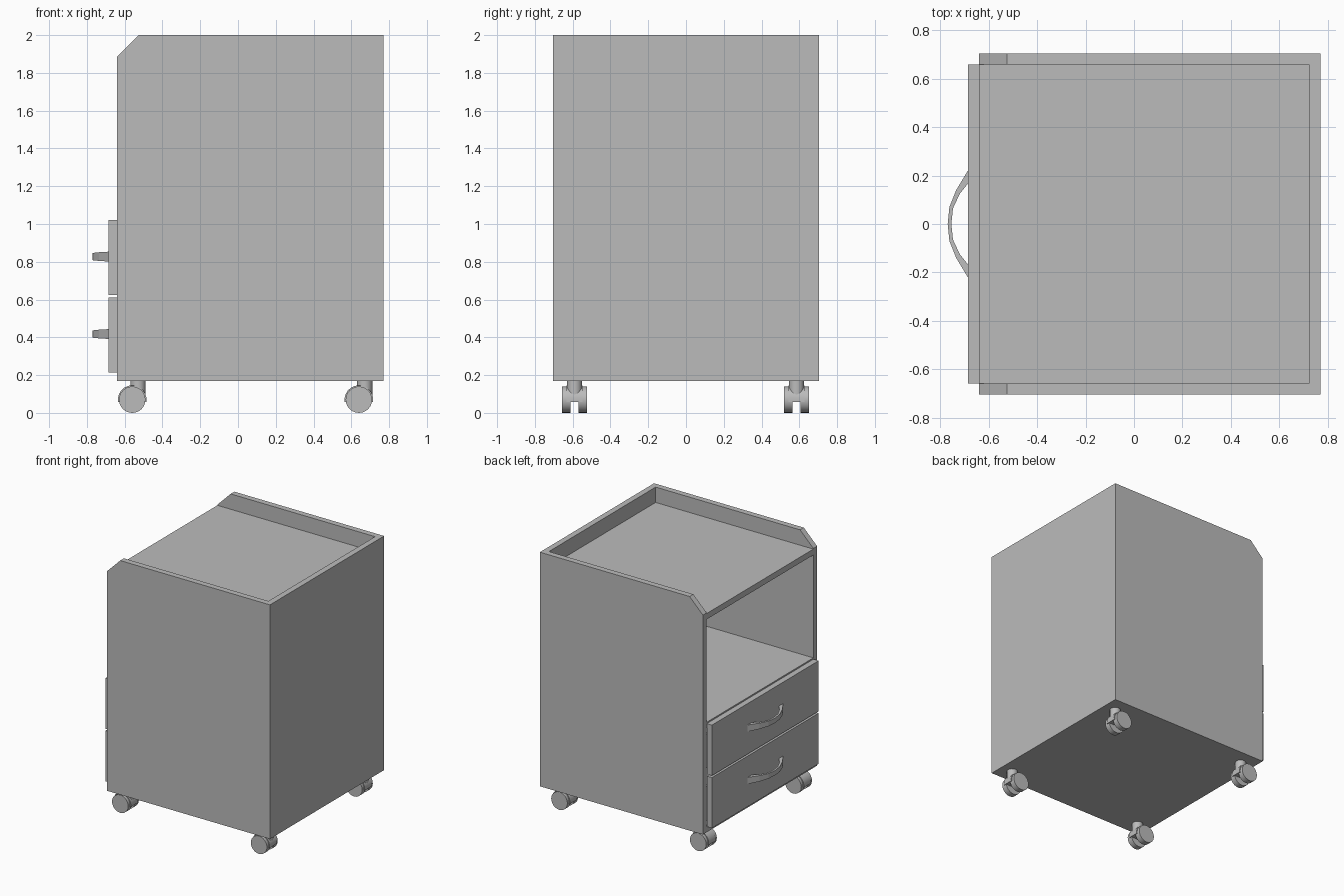
import bpy, bmesh, math
from mathutils import Vector

cube = bpy.data.objects.get("Cube")
if cube:
    bpy.data.objects.remove(cube, do_unlink=True)

grey = bpy.data.materials.new("plain_grey")
grey.use_nodes = True
COLOUR = (0.5, 0.5, 0.5, 1)
grey.diffuse_color = COLOUR
grey.node_tree.nodes["Principled BSDF"].inputs["Base Color"].default_value = COLOUR


def finish(name, bm):
    bmesh.ops.recalc_face_normals(bm, faces=bm.faces)
    mesh = bpy.data.meshes.new(name)
    bm.to_mesh(mesh)
    bm.free()
    mesh.materials.append(grey)
    obj = bpy.data.objects.new(name, mesh)
    bpy.context.collection.objects.link(obj)
    return obj


def box(name, x, y, z):
    """Box spanning the given (min, max) ranges."""
    bm = bmesh.new()
    bmesh.ops.create_cube(bm, size=1)
    for v in bm.verts:
        v.co = [r[0] if c < 0 else r[1] for c, r in zip(v.co, (x, y, z))]
    return finish(name, bm)


def prism(name, profile, y0, y1):
    """Extrude an (x, z) profile along y."""
    bm = bmesh.new()
    face = bm.faces.new([bm.verts.new((x, y0, z)) for x, z in profile])
    new = bmesh.ops.extrude_face_region(bm, geom=[face])["geom"]
    bmesh.ops.translate(bm, vec=Vector((0, y1 - y0, 0)),
                        verts=[g for g in new if isinstance(g, bmesh.types.BMVert)])
    return finish(name, bm)


def arc(cx, cz, r, start, end, steps):
    return [(cx + r * math.cos(math.radians(start + (end - start) * i / steps)),
             cz + r * math.sin(math.radians(start + (end - start) * i / steps)))
            for i in range(steps + 1)]


FRONT, BACK, SIDE = -0.64, 0.77, 0.705
T = 0.046
INNER = SIDE - T
BASE, TOP = 0.17, 2.0

# Side panels with a clipped front top corner
side_profile = [(FRONT, BASE), (BACK, BASE), (BACK, TOP), (-0.525, TOP), (FRONT, 1.885)]
prism("right_side_panel", side_profile, -SIDE, -INNER)
prism("left_side_panel", side_profile, INNER, SIDE)

# Back, top, shelf and bottom panels
box("back_panel", (BACK - T, BACK), (-INNER, INNER), (BASE, TOP))
for name, z in (("top_panel", 1.88), ("middle_shelf", 1.03), ("bottom_panel", BASE + T)):
    box(name, (FRONT, BACK - T), (-INNER, INNER), (z - T, z))


def handle(name, z):
    """Bowed pull, taller where it meets the drawer."""
    rings = [(-0.225, -0.17, -0.684, -0.684, 0.026), (-0.14, -0.125, -0.735, -0.72, 0.023),
             (-0.07, -0.065, -0.763, -0.748, 0.02), (0, 0, -0.77, -0.755, 0.019)]
    rings += [(-a, -b, c, d, h) for a, b, c, d, h in reversed(rings[:-1])]
    bm = bmesh.new()
    loops = [[bm.verts.new(p) for p in ((xo, yo, z - h), (xo, yo, z + h),
                                        (xi, yi, z + h), (xi, yi, z - h))]
             for yo, yi, xo, xi, h in rings]
    for a, b in zip(loops, loops[1:]):
        for i in range(4):
            j = (i + 1) % 4
            bm.faces.new((a[i], a[j], b[j], b[i]))
    bm.faces.new(loops[0])
    bm.faces.new(loops[-1])
    finish(name, bm)


# Drawers: proud front, open box behind it, handle
for name, z0, z1 in (("lower", 0.215, 0.61), ("upper", 0.625, 1.02)):
    box(name + "_drawer_front", (-0.686, -0.641), (-INNER, INNER), (z0, z1))
    lo, hi, w = z0 + 0.03, z1 - 0.1, INNER - 0.03
    box(name + "_drawer_floor", (-0.641, 0.65), (-w, w), (lo, lo + 0.03))
    box(name + "_drawer_back", (0.62, 0.65), (-w, w), (lo, hi))
    for side, s in (("right", -1), ("left", 1)):
        box(f"{name}_drawer_{side}_wall", (-0.641, 0.65),
            sorted((s * w, s * (w - 0.03))), (lo, hi))
    handle(name + "_handle", (z0 + z1) / 2 + 0.005)


def caster(name, x, y):
    """Twin wheels, a hood over them and a swivel stem."""
    r = 0.07
    for side, s in (("right", -1), ("left", 1)):
        prism(f"{name}_{side}_wheel", arc(x, r, r, 0, 345, 23),
              y + s * 0.022, y + s * 0.066)
    hood = arc(x, r, 0.076, -10, 190, 12)
    prism(name + "_hood", hood, y - 0.042, y + 0.042)
    bm = bmesh.new()
    bmesh.ops.create_cone(bm, cap_ends=True, segments=16, radius1=0.04, radius2=0.04, depth=0.08)
    bmesh.ops.translate(bm, verts=bm.verts, vec=(x + 0.031, y, 0.135))
    finish(name + "_stem", bm)


# Four casters
for end, x in (("front", -0.56), ("back", 0.64)):
    for side, y in (("right", -0.59), ("left", 0.585)):
        caster(f"{end}_{side}_caster", x, y)

# Smooth the round caster parts, keeping hard rims
bpy.ops.object.select_all(action="DESELECT")
for obj in bpy.context.collection.objects:
    if "caster" in obj.name:
        obj.select_set(True)
        bpy.context.view_layer.objects.active = obj
bpy.ops.object.shade_smooth_by_angle(angle=math.radians(35))
